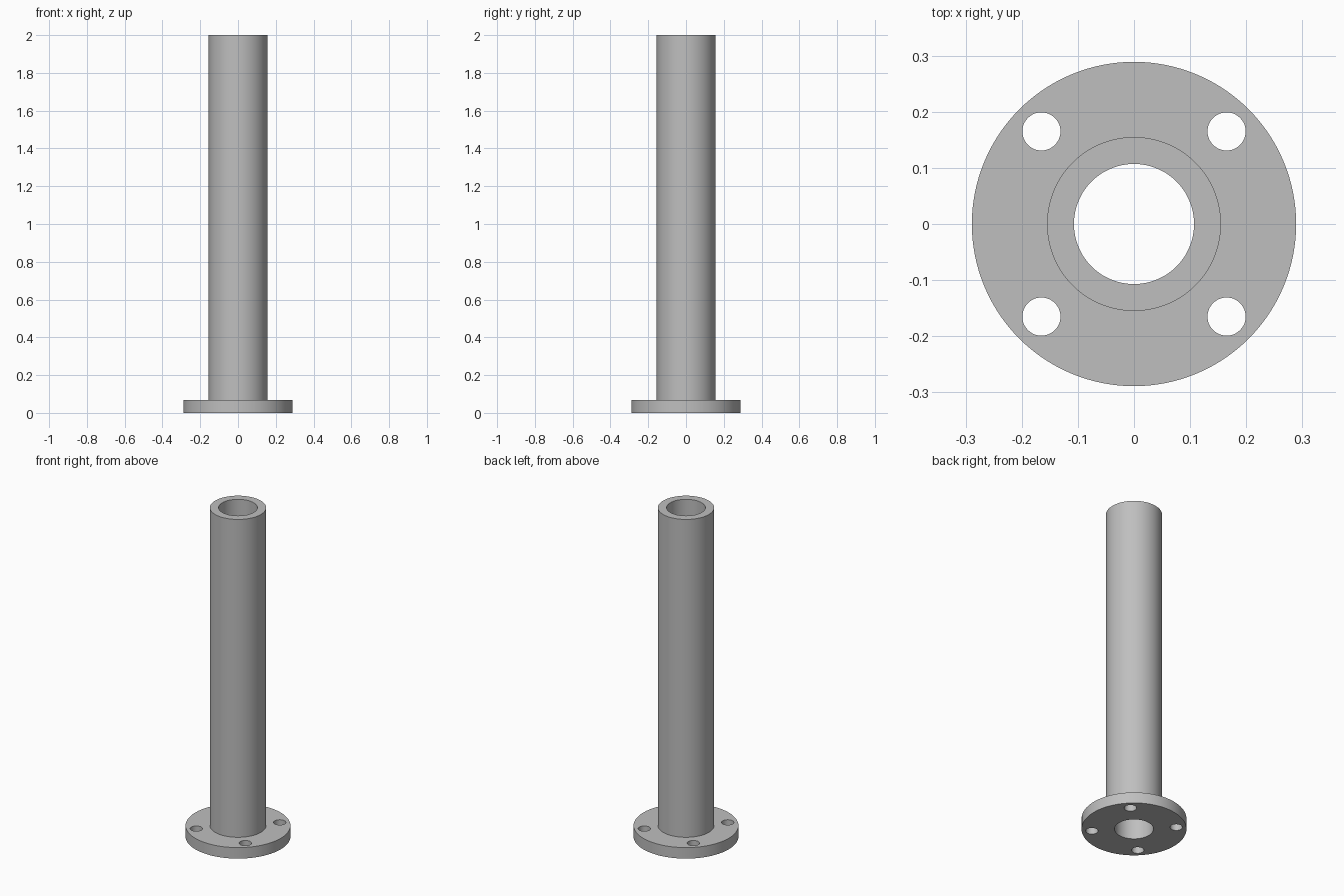
import bpy
import bmesh
import math
from mathutils import Vector

cube = bpy.data.objects.get("Cube")
if cube:
    bpy.data.objects.remove(cube, do_unlink=True)

SEGMENTS = 128
FLANGE_R, FLANGE_H = 0.289, 0.067
PIPE_R, BORE_R, HEIGHT = 0.155, 0.107, 2.0
BOLT_R, BOLT_OFFSET = 0.034, 0.165

steel = bpy.data.materials.new("grey steel")
steel.use_nodes = True
grey = (0.52, 0.52, 0.52, 1)
steel.diffuse_color = grey
steel.node_tree.nodes["Principled BSDF"].inputs["Base Color"].default_value = grey


def add_object(name, bm):
    bmesh.ops.recalc_face_normals(bm, faces=bm.faces)
    mesh = bpy.data.meshes.new(name)
    bm.to_mesh(mesh)
    bm.free()
    obj = bpy.data.objects.new(name, mesh)
    bpy.context.collection.objects.link(obj)
    mesh.materials.append(steel)
    return obj


def lathe(name, profile):
    """Revolve a closed (radius, height) outline around the z axis."""
    bm = bmesh.new()
    verts = [bm.verts.new((r, 0, z)) for r, z in profile]
    edges = [bm.edges.new((v, verts[i - 1])) for i, v in enumerate(verts)]
    bmesh.ops.spin(bm, geom=verts + edges, cent=(0, 0, 0), axis=(0, 0, 1),
                   angle=math.tau, steps=SEGMENTS, use_merge=False)
    bmesh.ops.remove_doubles(bm, verts=bm.verts, dist=0.0001)
    return add_object(name, bm)


# Hollow pipe and its base flange, in one continuous body
pipe = lathe("flanged_pipe", [
    (BORE_R, 0), (FLANGE_R, 0), (FLANGE_R, FLANGE_H),
    (PIPE_R, FLANGE_H), (PIPE_R, HEIGHT), (BORE_R, HEIGHT)])

# Four bolt hole cutters
bm = bmesh.new()
for sx in (-1, 1):
    for sy in (-1, 1):
        made = bmesh.ops.create_cone(bm, cap_ends=True, segments=48, radius1=BOLT_R,
                                     radius2=BOLT_R, depth=FLANGE_H * 2)
        bmesh.ops.translate(bm, verts=made["verts"],
                            vec=Vector((sx * BOLT_OFFSET, sy * BOLT_OFFSET, FLANGE_H / 2)))
cutter = add_object("bolt_hole_cutter", bm)
cutter.hide_render = True

# Drill the flange, then discard the cutter
drill = pipe.modifiers.new("bolt holes", 'BOOLEAN')
drill.operation = 'DIFFERENCE'
drill.solver = 'EXACT'
drill.object = cutter
bpy.ops.object.select_all(action='DESELECT')
pipe.select_set(True)
bpy.context.view_layer.objects.active = pipe
bpy.ops.object.modifier_apply(modifier=drill.name)
bpy.data.objects.remove(cutter, do_unlink=True)

bpy.ops.object.shade_smooth_by_angle(angle=math.radians(30))
